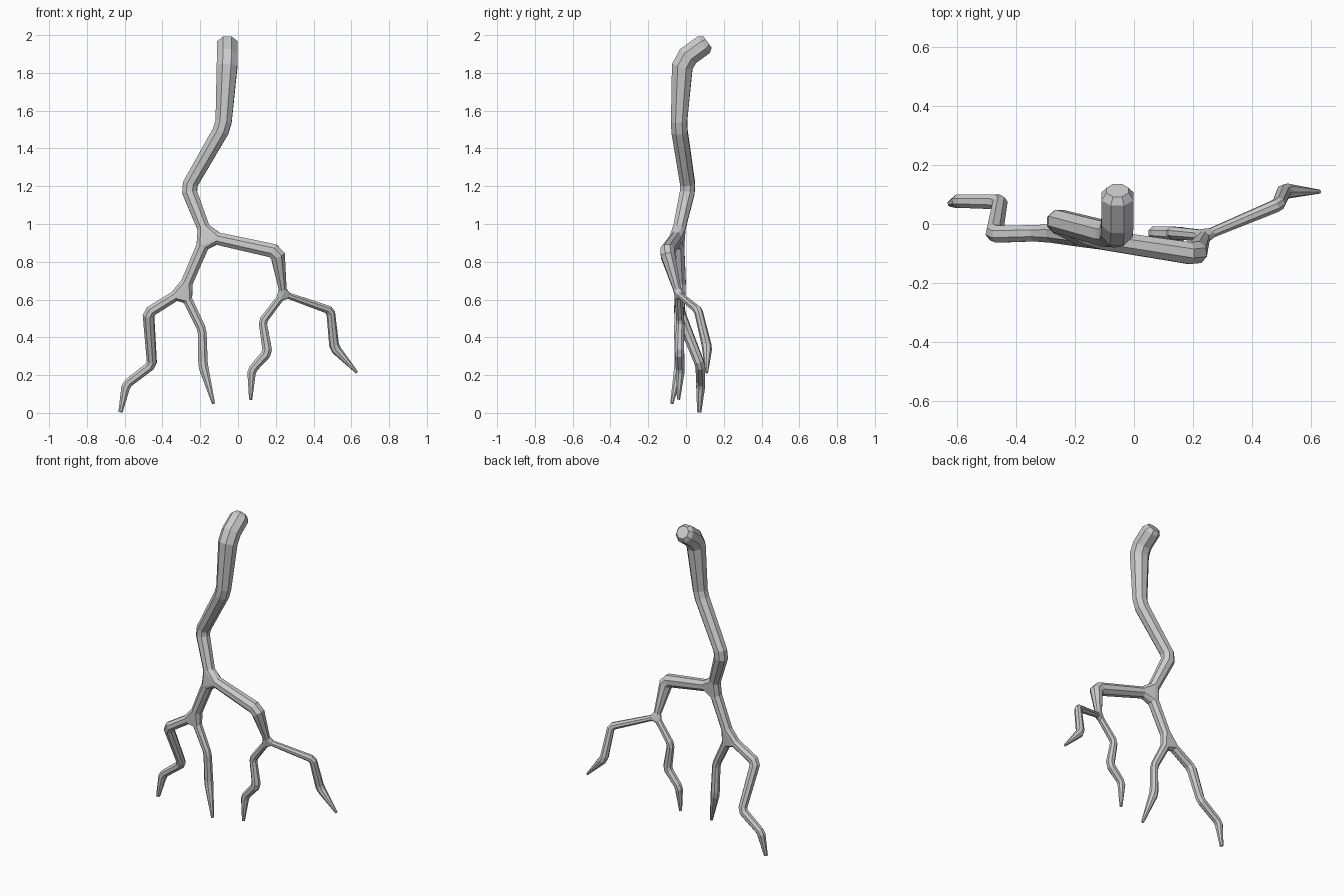
import bpy, bmesh, math
from mathutils import Vector

cube = bpy.data.objects.get("Cube")
if cube:
    bpy.data.objects.remove(cube, do_unlink=True)

GREY = (0.6, 0.6, 0.6, 1)
grey = bpy.data.materials.new("pale grey")
grey.use_nodes = True
grey.diffuse_color = GREY
grey.node_tree.nodes["Principled BSDF"].inputs["Base Color"].default_value = GREY
SIDES = 8


def finish(bm, name):
    bmesh.ops.recalc_face_normals(bm, faces=bm.faces)
    mesh = bpy.data.meshes.new(name)
    bm.to_mesh(mesh)
    bm.free()
    mesh.materials.append(grey)
    bpy.context.collection.objects.link(bpy.data.objects.new(name, mesh))


def circle(centre, direction, radius, side):
    """Ring of points around a direction, with a side vector for roll."""
    u = (side - direction * side.dot(direction)).normalized()
    v = direction.cross(u)
    angles = [math.tau * (i + 0.5) / SIDES for i in range(SIDES)]
    return [centre + (u * math.cos(a) + v * math.sin(a)) * radius for a in angles]


def chamfer(pts, radii):
    """Replace each bend by two nearby points, so that its corner is cut off."""
    new_pts, new_radii = [pts[0]], [radii[0]]
    for before, p, after, r in zip(pts, pts[1:], pts[2:], radii[1:]):
        for other in (before, after):
            new_pts.append(p + (other - p).normalized() * r * 0.6)
            new_radii.append(r)
    return new_pts + [pts[-1]], new_radii + [radii[-1]]


def limb(name, path, start_trim=0.0, end_trim=0.0, round_start=False):
    """Mitred faceted tube along (x, y, z, radius); returns its two end rings."""
    pts = [Vector(p[:3]) for p in path]
    pts[0] += (pts[1] - pts[0]).normalized() * start_trim
    pts[-1] += (pts[-2] - pts[-1]).normalized() * end_trim
    pts, radii = chamfer(pts, [p[3] for p in path])
    dirs = [(b - a).normalized() for a, b in zip(pts, pts[1:])]
    side = Vector((0, 1, 0))
    rings = [circle(pts[0], dirs[0], radii[0], side)]
    for i in range(1, len(pts)):
        d = dirs[i - 1]
        ring = circle(pts[i], d, radii[i], side)
        if i < len(dirs):
            # slide each point along the tube onto the mitre plane
            n = (d + dirs[i]).normalized()
            ring = [p - d * ((p - pts[i]).dot(n) / d.dot(n)) for p in ring]
            turn = d.rotation_difference(dirs[i])
            side = turn @ (side - d * side.dot(d)).normalized()
        rings.append(ring)
    ends = rings[0], rings[-1]
    if round_start:
        tip = [pts[0] + (p - pts[0]) * 0.68 - dirs[0] * 0.025 for p in rings[0]]
        rings.insert(0, tip)
    bm = bmesh.new()
    loops = [[bm.verts.new(p) for p in ring] for ring in rings]
    for a, b in zip(loops, loops[1:]):
        for i in range(SIDES):
            j = (i + 1) % SIDES
            bm.faces.new((a[i], a[j], b[j], b[i]))
    bm.faces.new(loops[0][::-1])
    bm.faces.new(loops[-1])
    finish(bm, name)
    return ends


def joint(name, *rings):
    """Faceted web joining the limb ends that meet at a fork."""
    bm = bmesh.new()
    for ring in rings:
        for p in ring:
            bm.verts.new(p)
    hull = bmesh.ops.convex_hull(bm, input=bm.verts)
    loose = [g for g in hull["geom_interior"] if isinstance(g, bmesh.types.BMVert)]
    bmesh.ops.delete(bm, geom=loose, context="VERTS")
    finish(bm, name)


# Fork centres
main = (-0.165, -0.045, 0.935)
right = (-0.29, -0.03, 0.645)
left = (0.24, -0.04, 0.63)

# Trunk and the two main branches
trunk = limb("trunk", [(-0.056, 0.094, 1.949, 0.059), (-0.056, -0.018, 1.868, 0.059),
                       (-0.078, -0.038, 1.515, 0.046), (-0.265, 0.012, 1.19, 0.042),
                       (*main, 0.036)], end_trim=0.05, round_start=True)
right_branch = limb("right_branch", [(*main, 0.036), (*right, 0.034)], 0.06, 0.05)
left_branch = limb("left_branch", [(*main, 0.036), (0.208, -0.102, 0.853, 0.04),
                                   (*left, 0.022)], 0.06, 0.025)

# Right twigs
right_outer = limb("right_outer_twig", [(*right, 0.03), (-0.475, -0.035, 0.53, 0.031),
                                        (-0.455, 0.075, 0.255, 0.027),
                                        (-0.592, 0.078, 0.15, 0.025),
                                        (-0.622, 0.07, 0.004, 0.012)], 0.055)
right_inner = limb("right_inner_twig", [(*right, 0.028), (-0.19, -0.04, 0.44, 0.025),
                                        (-0.185, -0.035, 0.25, 0.027),
                                        (-0.13, -0.075, 0.05, 0.009)], 0.055)

# Left twigs
left_inner = limb("left_inner_twig", [(*left, 0.021), (0.13, -0.03, 0.485, 0.023),
                                      (0.157, -0.035, 0.32, 0.027),
                                      (0.072, -0.03, 0.225, 0.024),
                                      (0.067, -0.04, 0.07, 0.009)], 0.03)
left_outer = limb("left_outer_twig", [(*left, 0.018), (0.49, 0.065, 0.542, 0.023),
                                      (0.51, 0.112, 0.345, 0.026),
                                      (0.63, 0.11, 0.213, 0.007)], 0.03)

# Webs at the forks
joint("main_fork", trunk[1], right_branch[0], left_branch[0])
joint("right_fork", right_branch[1], right_outer[0], right_inner[0])
joint("left_fork", left_branch[1], left_inner[0], left_outer[0])
